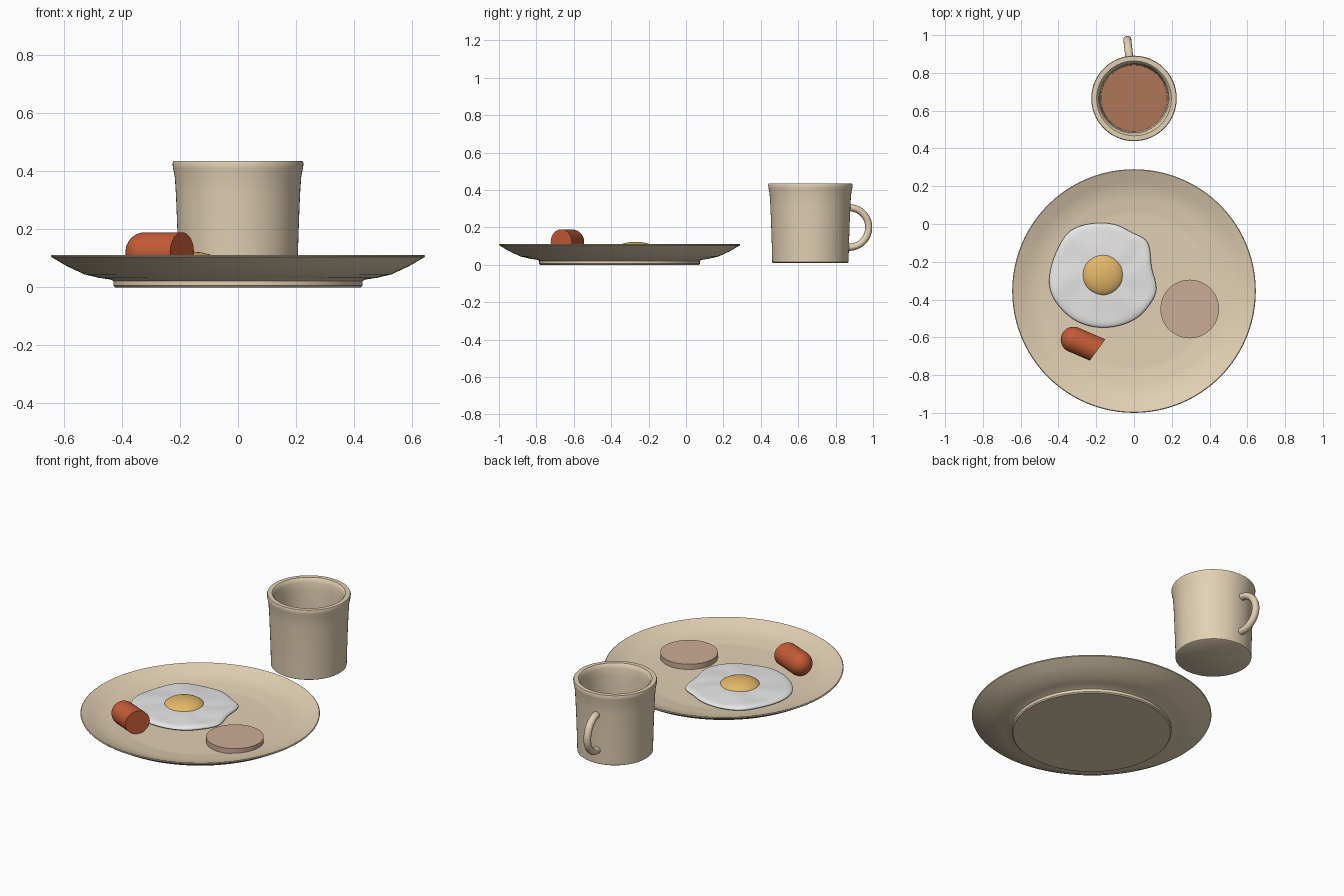
import bpy, bmesh, math
from mathutils import Vector

if "Cube" in bpy.data.objects:
    bpy.data.objects.remove(bpy.data.objects["Cube"])


def material(name, rgb):
    m = bpy.data.materials.new(name)
    m.diffuse_color = (*rgb, 1)
    m.use_nodes = True
    m.node_tree.nodes["Principled BSDF"].inputs["Base Color"].default_value = m.diffuse_color
    return m


cream = material("cream_ceramic", (0.76, 0.63, 0.45))
white = material("egg_white", (0.80, 0.80, 0.80))
yellow = material("yolk_yellow", (0.78, 0.48, 0.14))
red = material("sausage_red", (0.55, 0.105, 0.038))
pink = material("ham_pink", (0.60, 0.41, 0.30))
brown = material("coffee_brown", (0.42, 0.18, 0.095))


def finish(name, bm, mat, loc=(0, 0, 0), angle=35):
    bmesh.ops.recalc_face_normals(bm, faces=bm.faces)
    me = bpy.data.meshes.new(name)
    bm.to_mesh(me)
    bm.free()
    me.materials.append(mat)
    ob = bpy.data.objects.new(name, me)
    ob.location = loc
    bpy.context.collection.objects.link(ob)
    bpy.ops.object.select_all(action='DESELECT')
    ob.select_set(True)
    bpy.context.view_layer.objects.active = ob
    bpy.ops.object.shade_smooth_by_angle(angle=math.radians(angle))
    return ob


def skin(rings):
    """Closed surface through equal-length rings, capped at both ends."""
    bm = bmesh.new()
    loops = [[bm.verts.new(p) for p in r] for r in rings]
    n = len(loops[0])
    for a, b in zip(loops, loops[1:]):
        for i in range(n):
            j = (i + 1) % n
            bm.faces.new((a[i], a[j], b[j], b[i]))
    bm.faces.new(loops[0])
    bm.faces.new(loops[-1])
    return bm


def lathe(name, profile, mat, loc, n=96, angle=35):
    rings = [[(r * math.cos(2 * math.pi * i / n), r * math.sin(2 * math.pi * i / n), z)
              for i in range(n)] for r, z in profile]
    return finish(name, skin(rings), mat, loc, angle)


# Plate: flat foot, flared underside, rolled rim, shallow well
lathe("plate", [(0.424, 0), (0.43, 0.006), (0.43, 0.022), (0.44, 0.027), (0.48, 0.033),
                (0.53, 0.045), (0.59, 0.073), (0.643, 0.104), (0.645, 0.109), (0.641, 0.112),
                (0.632, 0.109), (0.58, 0.085), (0.53, 0.070), (0.48, 0.062), (0.44, 0.059),
                (0.425, 0.056), (0.40, 0.055)], cream, (0, -0.355, 0))

# Mug body with flared lip, and the coffee inside
MUG = (0, 0.665, 0)
lathe("mug", [(0.198, 0.01), (0.204, 0.014), (0.206, 0.10), (0.210, 0.22), (0.214, 0.32),
              (0.218, 0.38), (0.224, 0.41), (0.226, 0.428), (0.223, 0.435), (0.198, 0.435),
              (0.192, 0.430), (0.186, 0.41), (0.181, 0.37), (0.177, 0.25), (0.172, 0.06),
              (0.16, 0.05)], cream, MUG)
lathe("coffee", [(0.174, 0.21), (0.176, 0.222)], brown, MUG)

# Mug handle: half ring swept through the back wall, slightly turned
rings = []
for i in range(33):
    t = math.radians(-98 + 196 * i / 32)
    ring = []
    for k in range(16):
        a = 2 * math.pi * k / 16
        r = 0.106 + 0.019 * math.cos(a)
        ring.append((0.021 * math.sin(a), 0.208 + r * math.cos(t), 0.2 + r * math.sin(t)))
    rings.append(ring)
handle = finish("mug_handle", skin(rings), cream, MUG)
handle.rotation_euler.z = math.radians(6.5)

# Egg white: wavy outline stacked in rounded layers
C = Vector((-0.16, -0.27))
outline = [(-.18, .01), (-.08, 0), (-.01, -.05), (.075, -.075), (.09, -.16), (.09, -.24),
           (.135, -.345), (.085, -.43), (.03, -.495), (-.05, -.535), (-.155, -.555),
           (-.26, -.54), (-.345, -.495), (-.425, -.41), (-.458, -.32), (-.44, -.21),
           (-.395, -.105), (-.345, -.03), (-.26, 0)]
layers = [(0.5, 0.056, 0), (0.93, 0.056, 0), (1.0, 0.064, 0.002), (1.0, 0.076, 0.004),
          (0.93, 0.086, 0.005), (0.75, 0.087, 0.005), (0.55, 0.091, 0.004), (0.3, 0.092, 0)]
rings = []
for s, z, wave in layers:
    ring = []
    for i, p in enumerate(outline):
        d = (Vector(p) - C) * s
        ring.append((d.x, d.y, z + wave * math.sin(i * 2.1 + s * 5)))
    rings.append(ring)
egg = finish("egg_white", skin(rings), white, (C.x, C.y, 0), 180)
sub = egg.modifiers.new("smooth", 'SUBSURF')
sub.levels = sub.render_levels = 2

# Yolk: flattened ball
bm = bmesh.new()
bmesh.ops.create_uvsphere(bm, u_segments=48, v_segments=24, radius=0.112)
bmesh.ops.scale(bm, vec=(1, 1, 0.43), verts=bm.verts)
finish("yolk", bm, yellow, (-0.165, -0.27, 0.075), 180)

# Ham slice
lathe("ham_slice", [(0.155, 0.055), (0.155, 0.086)], pink, (0.295, -0.45, 0), 64)

# Sausage half: rounded end, and a slightly slanted cut
R = 0.068
axis = Vector((0.92, -0.40, 0)).normalized()
side = Vector((-axis.y, axis.x, 0))
start, end = Vector((-0.32, -0.612, 0.122)), Vector((-0.193, -0.667, 0.122))
steps = [(start - axis * R * math.cos(a), R * math.sin(a), 0)
         for a in [math.radians(3 + 87 * i / 10) for i in range(11)]]
steps.append((end, R, 0.22))
rings = []
for c, r, slant in steps:
    ring = []
    for k in range(40):
        a = 2 * math.pi * k / 40
        u = r * math.cos(a)
        ring.append(c + side * u + axis * (u * slant) + Vector((0, 0, r * math.sin(a))))
    rings.append(ring)
finish("sausage", skin(rings), red)
